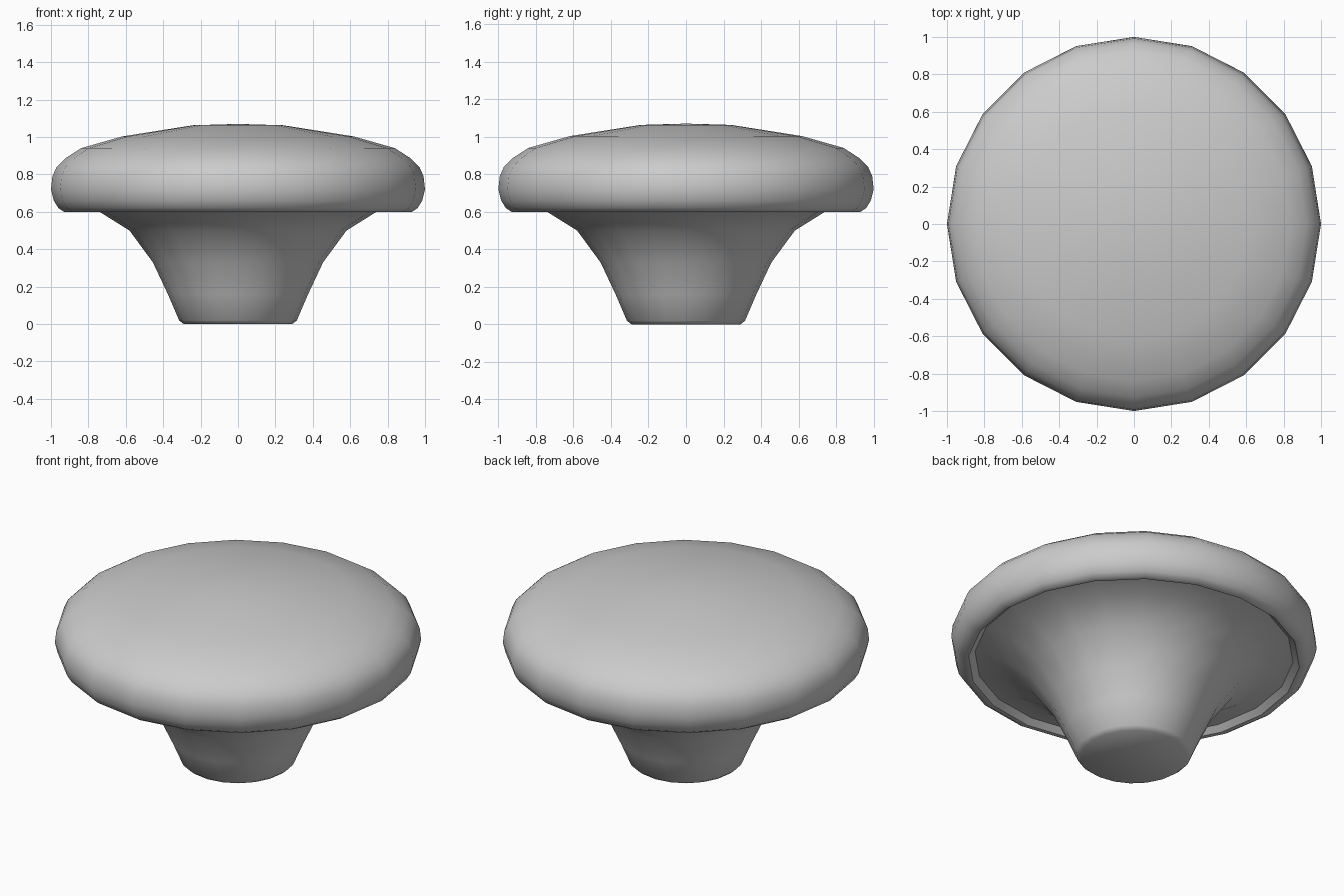
import bpy, bmesh, math

if "Cube" in bpy.data.objects:
    bpy.data.objects.remove(bpy.data.objects["Cube"])

SIDES = 20

# Half profile (radius, height) from the foot centre up to the crown centre
profile = [
    (0, 0), (0.29, 0), (0.315, 0.02), (0.375, 0.16), (0.455, 0.33),   # stem
    (0.58, 0.50), (0.74, 0.60), (0.87, 0.63),                         # flare under the cap
    (0.905, 0.60), (0.93, 0.60), (0.96, 0.62), (0.985, 0.66),         # lower lip
    (1.0, 0.72), (0.992, 0.79), (0.97, 0.84), (0.925, 0.885),         # rounded rim
    (0.84, 0.94), (0.62, 1.003), (0.24, 1.063), (0, 1.07),            # crown
]

# Spin the profile into a closed knob
bm = bmesh.new()
verts = [bm.verts.new((r, 0, z)) for r, z in profile]
edges = [bm.edges.new(pair) for pair in zip(verts, verts[1:])]
bmesh.ops.spin(bm, geom=verts + edges, cent=(0, 0, 0), axis=(0, 0, 1),
               angle=math.tau, steps=SIDES, use_duplicate=False)
bmesh.ops.remove_doubles(bm, verts=bm.verts, dist=0.0005)
bmesh.ops.recalc_face_normals(bm, faces=bm.faces)

mesh = bpy.data.meshes.new("round_knob")
bm.to_mesh(mesh)
bm.free()
knob = bpy.data.objects.new("round_knob", mesh)
bpy.context.collection.objects.link(knob)

# Smooth surface with crisp foot and lip edges
bpy.context.view_layer.objects.active = knob
knob.select_set(True)
bpy.ops.object.shade_smooth_by_angle(angle=math.radians(40))
